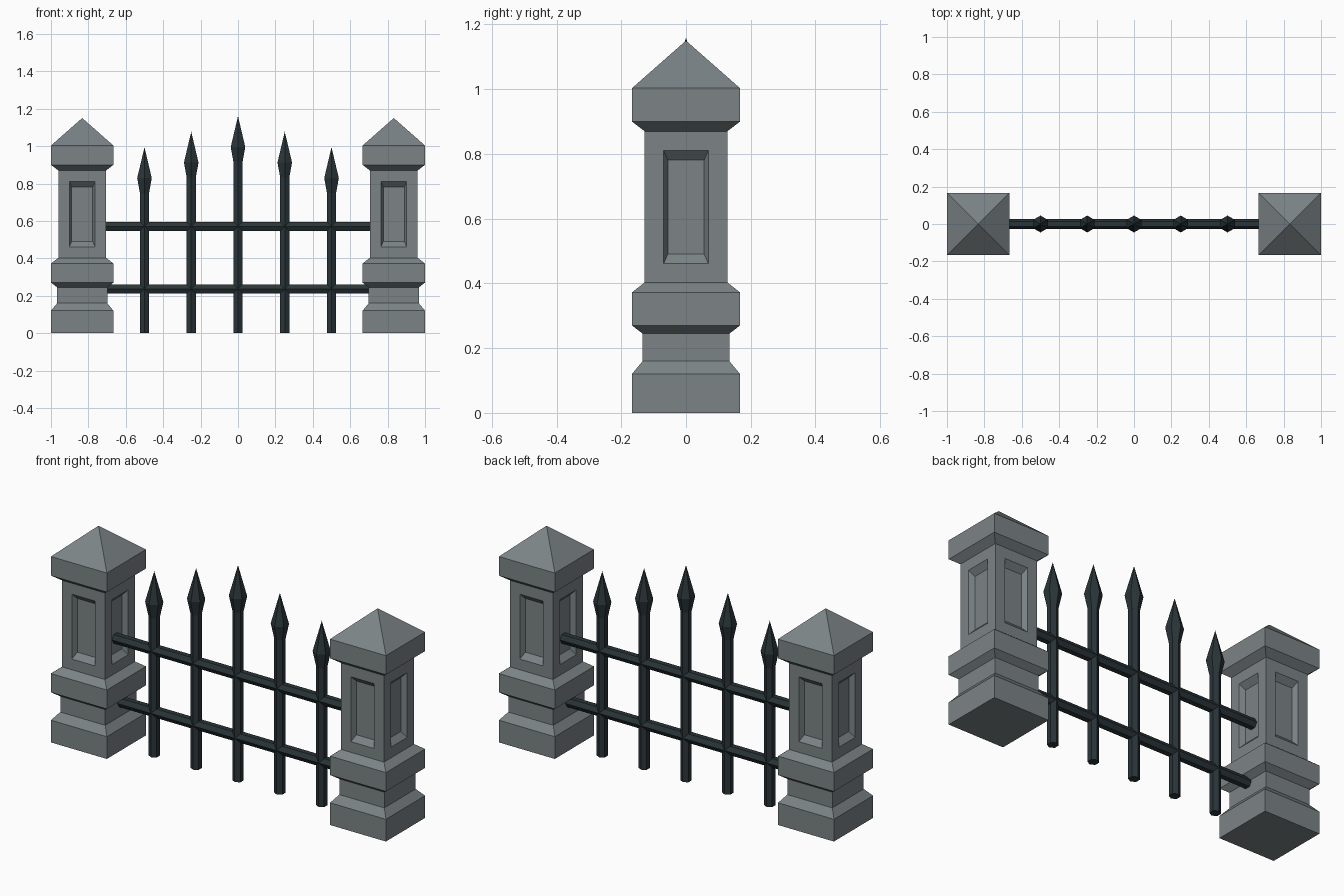
import bpy, bmesh, math
from mathutils import Matrix, Vector

if "Cube" in bpy.data.objects:
    bpy.data.objects.remove(bpy.data.objects["Cube"])


def material(name, rgb):
    m = bpy.data.materials.new(name)
    m.diffuse_color = (*rgb, 1)
    m.use_nodes = True
    m.node_tree.nodes["Principled BSDF"].inputs["Base Color"].default_value = m.diffuse_color
    return m


STONE = material("stone", (0.20, 0.23, 0.24))
IRON = material("iron", (0.023, 0.035, 0.04))


def finish(bm, name, mat):
    bmesh.ops.remove_doubles(bm, verts=bm.verts[:], dist=1e-5)
    bmesh.ops.recalc_face_normals(bm, faces=bm.faces[:])
    me = bpy.data.meshes.new(name)
    bm.to_mesh(me)
    bm.free()
    me.materials.append(mat)
    ob = bpy.data.objects.new(name, me)
    bpy.context.collection.objects.link(ob)
    return ob


def lathe(bm, profile, sides, start):
    """Stack rings of (radius, z); a zero radius closes to a point."""
    rings = []
    for r, z in profile:
        n = sides if r else 1
        rings.append([bm.verts.new((r * math.cos(start + i * math.tau / sides),
                                    r * math.sin(start + i * math.tau / sides), z))
                      for i in range(n)])
    bm.faces.new(rings[0])
    for a, b in zip(rings, rings[1:]):
        for i in range(sides):
            j = (i + 1) % sides
            top = [b[j], b[i]] if len(b) > 1 else [b[0]]
            bm.faces.new([a[i], a[j]] + top)
    if len(rings[-1]) > 1:
        bm.faces.new(rings[-1])


# Stone pillars: square moulded profile, then a recessed panel on each side
SHAFT, SHAFT_LOW, SHAFT_HIGH = 0.128, 0.403, 0.87
PILLAR = [(0.167, 0), (0.167, 0.12), (0.134, 0.16), (0.134, 0.245), (0.167, 0.27),
          (0.167, 0.372), (SHAFT, SHAFT_LOW), (SHAFT, SHAFT_HIGH),
          (0.167, 0.90), (0.167, 1.003), (0, 1.15)]


def pillar(name, x):
    bm = bmesh.new()
    lathe(bm, [(h * math.sqrt(2), z) for h, z in PILLAR], 4, math.pi / 4)
    shaft = [f for f in bm.faces
             if abs(f.calc_center_median().z - (SHAFT_LOW + SHAFT_HIGH) / 2) < 0.01]
    bmesh.ops.delete(bm, geom=shaft, context='FACES_ONLY')
    # nested rectangles: half width, bottom, top, distance from axis
    rects = [(SHAFT, SHAFT_LOW, SHAFT_HIGH, SHAFT), (0.069, 0.461, 0.811, SHAFT),
             (0.056, 0.491, 0.781, SHAFT - 0.028)]
    for k in range(4):
        turn = Matrix.Rotation(k * math.pi / 2, 3, 'Z')
        loops = [[bm.verts.new(turn @ Vector((sx * w, -d, z)))
                  for sx, z in ((-1, lo), (1, lo), (1, hi), (-1, hi))]
                 for w, lo, hi, d in rects]
        for a, b in zip(loops, loops[1:]):
            for i in range(4):
                j = (i + 1) % 4
                bm.faces.new((a[i], a[j], b[j], b[i]))
        bm.faces.new(loops[-1])
    finish(bm, name, STONE).location.x = x


pillar("left_pillar", -0.833)
pillar("right_pillar", 0.833)

# Iron pickets: hexagonal bars with spear heads, tallest in the middle
BAR = 0.028
for i in range(-2, 3):
    tip = 1.16 - 0.083 * abs(i)
    bm = bmesh.new()
    lathe(bm, [(BAR, 0), (BAR, tip - 0.245), (0.045, tip - 0.165), (0, tip)], 6, math.pi / 2)
    finish(bm, f"picket_{i + 3}", IRON).location.x = i * 0.25

# Horizontal hexagonal rails running into the pillars
for name, z in (("lower_rail", 0.237), ("upper_rail", 0.571)):
    bm = bmesh.new()
    lathe(bm, [(BAR, -0.745), (BAR, 0.745)], 6, math.pi / 2)
    ob = finish(bm, name, IRON)
    ob.rotation_euler.y = math.pi / 2
    ob.location.z = z
